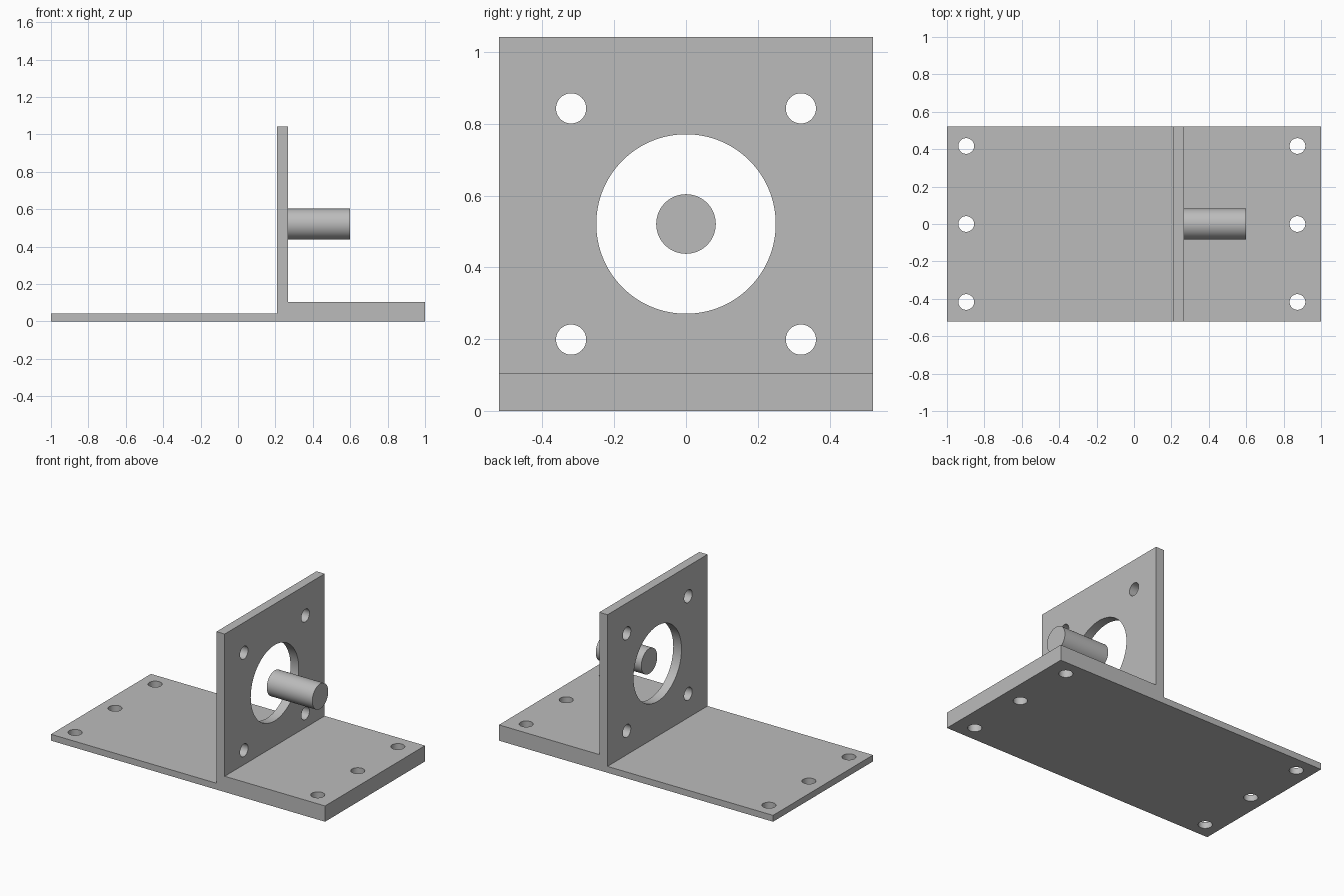
import bpy
import bmesh
from math import pi, radians

default = bpy.data.objects.get("Cube")
if default:
    bpy.data.objects.remove(default, do_unlink=True)

HALF_WIDTH = 0.521
AXIS_Z = 0.521
PLATE_BACK, PLATE_FRONT = 0.208, 0.268

# Plain grey metal
grey = bpy.data.materials.new("grey_metal")
grey.use_nodes = True
colour = (0.5, 0.5, 0.5, 1)
grey.diffuse_color = colour
grey.node_tree.nodes["Principled BSDF"].inputs["Base Color"].default_value = colour


def cylinder(name, radius, length, centre, along_x=False, sides=64):
    bpy.ops.mesh.primitive_cylinder_add(
        vertices=sides, radius=radius, depth=length, location=centre,
        rotation=(0, pi / 2 if along_x else 0, 0))
    obj = bpy.context.object
    obj.name = name
    return obj


def smooth(obj):
    bpy.ops.object.select_all(action='DESELECT')
    obj.select_set(True)
    bpy.context.view_layer.objects.active = obj
    bpy.ops.object.shade_smooth_by_angle(angle=radians(30))


def extruded_profile(name, points):
    """Extrude an x-z outline across the full width in y."""
    mesh = bpy.data.meshes.new(name)
    bm = bmesh.new()
    face = bm.faces.new([bm.verts.new((x, -HALF_WIDTH, z)) for x, z in points])
    side = bmesh.ops.extrude_face_region(bm, geom=[face])
    moved = [v for v in side["geom"] if isinstance(v, bmesh.types.BMVert)]
    bmesh.ops.translate(bm, verts=moved, vec=(0, 2 * HALF_WIDTH, 0))
    bmesh.ops.recalc_face_normals(bm, faces=bm.faces)
    bm.to_mesh(mesh)
    bm.free()
    obj = bpy.data.objects.new(name, mesh)
    bpy.context.collection.objects.link(obj)
    return obj


# Bracket: thin base, upright plate and thick base in one solid
bracket = extruded_profile("mounting_bracket", [
    (-1, 0), (1, 0), (1, 0.104), (PLATE_FRONT, 0.104), (PLATE_FRONT, 1.042),
    (PLATE_BACK, 1.042), (PLATE_BACK, 0.042), (-1, 0.042)])
bracket.data.materials.append(grey)

# Cutters: large opening, four plate holes, six base holes
plate_x = (PLATE_BACK + PLATE_FRONT) / 2
cutters = [cylinder("opening_cutter", 0.25, 0.2, (plate_x, 0, AXIS_Z), True, 96)]
for y in (-0.32, 0.32):
    for dz in (-0.322, 0.322):
        cutters.append(cylinder("plate_hole_cutter", 0.042, 0.2,
                                (plate_x, y, AXIS_Z + dz), True))
for x in (-0.897, 0.874):
    for y in (-0.417, 0, 0.417):
        cutters.append(cylinder("base_hole_cutter", 0.042, 0.4, (x, y, 0.05)))

for cutter in cutters:
    cutter.hide_render = True
    cutter.data.materials.append(grey)
    cut = bracket.modifiers.new("hole", 'BOOLEAN')
    cut.operation = 'DIFFERENCE'
    cut.solver = 'EXACT'
    cut.object = cutter
    bpy.context.view_layer.objects.active = bracket
    bpy.ops.object.modifier_apply(modifier=cut.name)
    bpy.data.objects.remove(cutter, do_unlink=True)
smooth(bracket)

# Shaft starting level with the plate's front face
shaft_end = 0.6
shaft = cylinder("shaft", 0.083, shaft_end - PLATE_FRONT,
                 ((PLATE_FRONT + shaft_end) / 2, 0, AXIS_Z), True)
shaft.data.materials.append(grey)
smooth(shaft)
